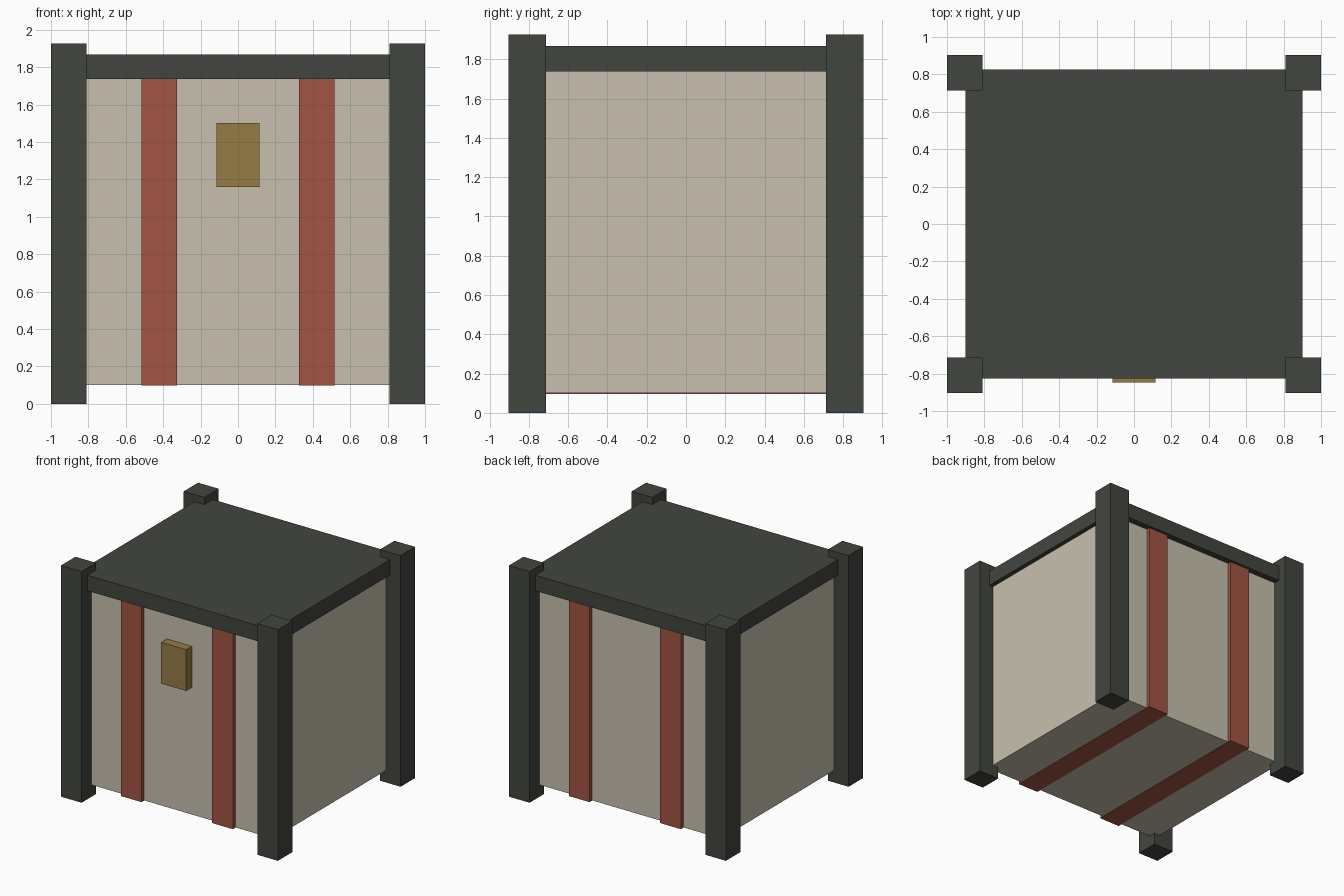
import bpy

if "Cube" in bpy.data.objects:
    bpy.data.objects.remove(bpy.data.objects["Cube"])


def material(name, rgb):
    m = bpy.data.materials.new(name)
    m.diffuse_color = (*rgb, 1.0)
    m.use_nodes = True
    m.node_tree.nodes["Principled BSDF"].inputs["Base Color"].default_value = m.diffuse_color
    return m


DARK = material("dark_metal", (0.055, 0.06, 0.05))
CREAM = material("cream_panel", (0.58, 0.53, 0.43))
RED = material("red_strap", (0.36, 0.09, 0.055))
BRASS = material("brass", (0.30, 0.20, 0.06))


def box(name, x, y, z, mat):
    """Box from (min, max) ranges on each axis."""
    bpy.ops.mesh.primitive_cube_add(
        size=1, location=[(a + b) / 2 for a, b in (x, y, z)])
    ob = bpy.context.object
    ob.name = name
    ob.scale = [b - a for a, b in (x, y, z)]
    bpy.ops.object.transform_apply(location=False, rotation=False, scale=True)
    ob.data.materials.append(mat)
    return ob


# Main body and overhanging lid
box("crate_body", (-0.865, 0.865), (-0.773, 0.773), (0.10, 1.74), CREAM)
box("lid", (-0.902, 0.902), (-0.826, 0.826), (1.737, 1.867), DARK)

# Four corner posts
for sx, side in ((-1, "left"), (1, "right")):
    for sy, end in ((-1, "front"), (1, "back")):
        cx, cy = sx * 0.905, sy * 0.808
        box(f"{end}_{side}_post", (cx - 0.095, cx + 0.095),
            (cy - 0.095, cy + 0.095), (0, 1.927), DARK)

    # Strap running over front, underside and back
    cx = sx * 0.421
    box(f"{side}_strap", (cx - 0.095, cx + 0.095),
        (-0.805, 0.805), (0.097, 1.75), RED)

# Latch plate on the front
box("latch_plate", (-0.115, 0.115), (-0.847, -0.768), (1.158, 1.502), BRASS)
